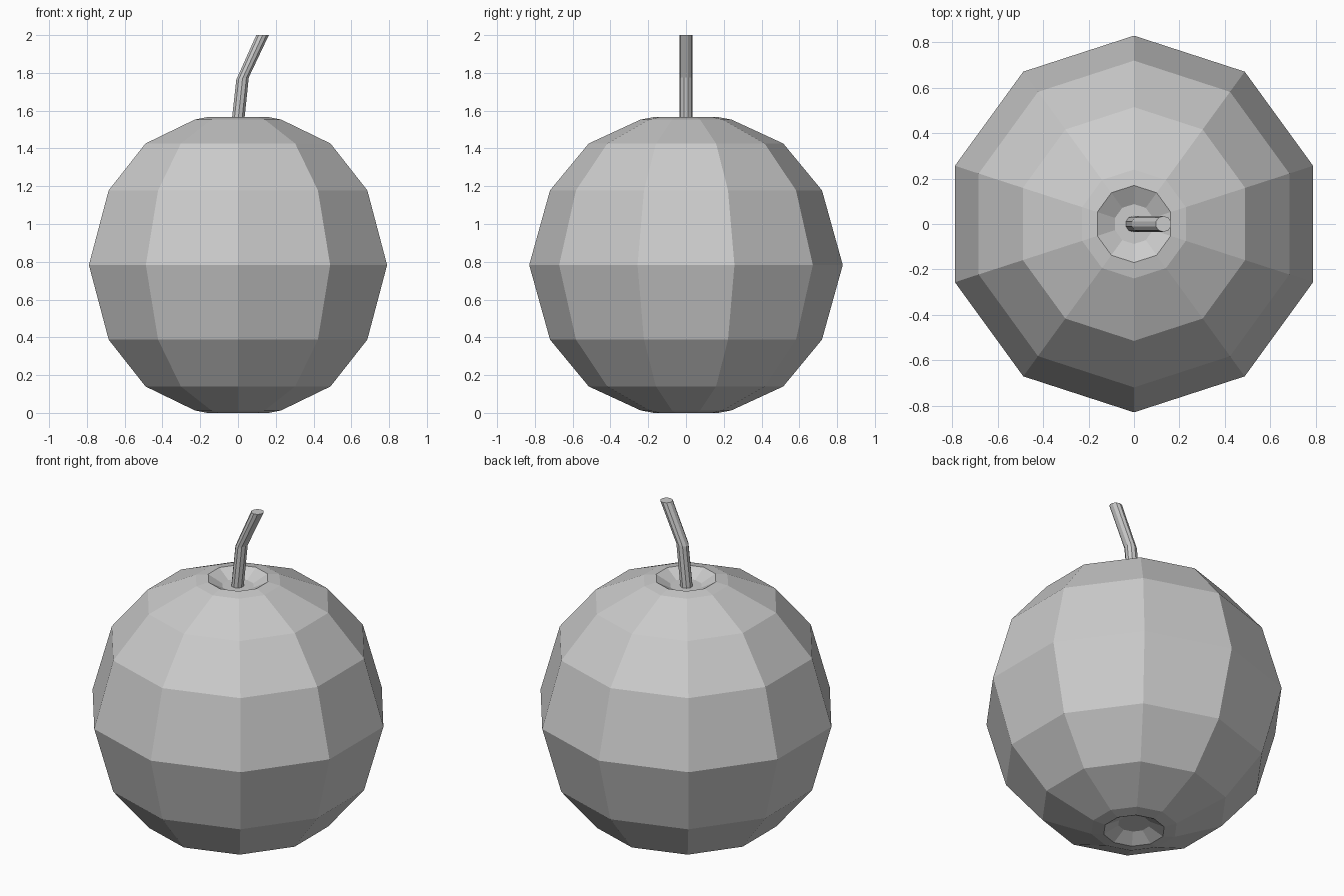
import bpy
import bmesh
from math import cos, sin, pi
from mathutils import Vector

cube = bpy.data.objects.get("Cube")
if cube:
    bpy.data.objects.remove(cube)

grey = bpy.data.materials.new("plain_grey")
grey.use_nodes = True
colour = (0.6, 0.6, 0.6, 1)
grey.diffuse_color = colour
grey.node_tree.nodes["Principled BSDF"].inputs["Base Color"].default_value = colour


def loft(name, rings, sides):
    """Skin stacked rings given as (centre, radius, tilt) and cap both ends."""
    bm = bmesh.new()
    loops = []
    for centre, radius, tilt in rings:
        loop = []
        for i in range(sides):
            a = pi / 2 + 2 * pi * i / sides
            x, y = radius * cos(a), radius * sin(a)
            loop.append(bm.verts.new(Vector(centre) + Vector((x, y, x * tilt))))
        loops.append(loop)
    for low, high in zip(loops, loops[1:]):
        for i in range(sides):
            j = (i + 1) % sides
            bm.faces.new((low[i], low[j], high[j], high[i]))
    bm.faces.new(loops[0][::-1])
    bm.faces.new(loops[-1])
    bmesh.ops.recalc_face_normals(bm, faces=bm.faces)
    mesh = bpy.data.meshes.new(name)
    bm.to_mesh(mesh)
    bm.free()
    mesh.materials.append(grey)
    obj = bpy.data.objects.new(name, mesh)
    bpy.context.collection.objects.link(obj)
    return obj


# Fruit body: half profile from equator to dimple floor, mirrored downwards
middle = 0.783
half = [(0.83, 0), (0.72, 0.395), (0.515, 0.643), (0.24, 0.77),
        (0.17, 0.783), (0.088, 0.738)]
profile = [(r, -h) for r, h in half[:0:-1]] + half
loft("fruit_body", [((0, 0, middle + h), r, 0) for r, h in profile], 10)

# Bent stem rising from the top dimple
loft("stem", [((-0.005, 0, 1.5), 0.035, 0),
              ((0.024, 0, 1.77), 0.035, 0.2),
              ((0.13, 0, 2.0), 0.035, 0)], 10)
